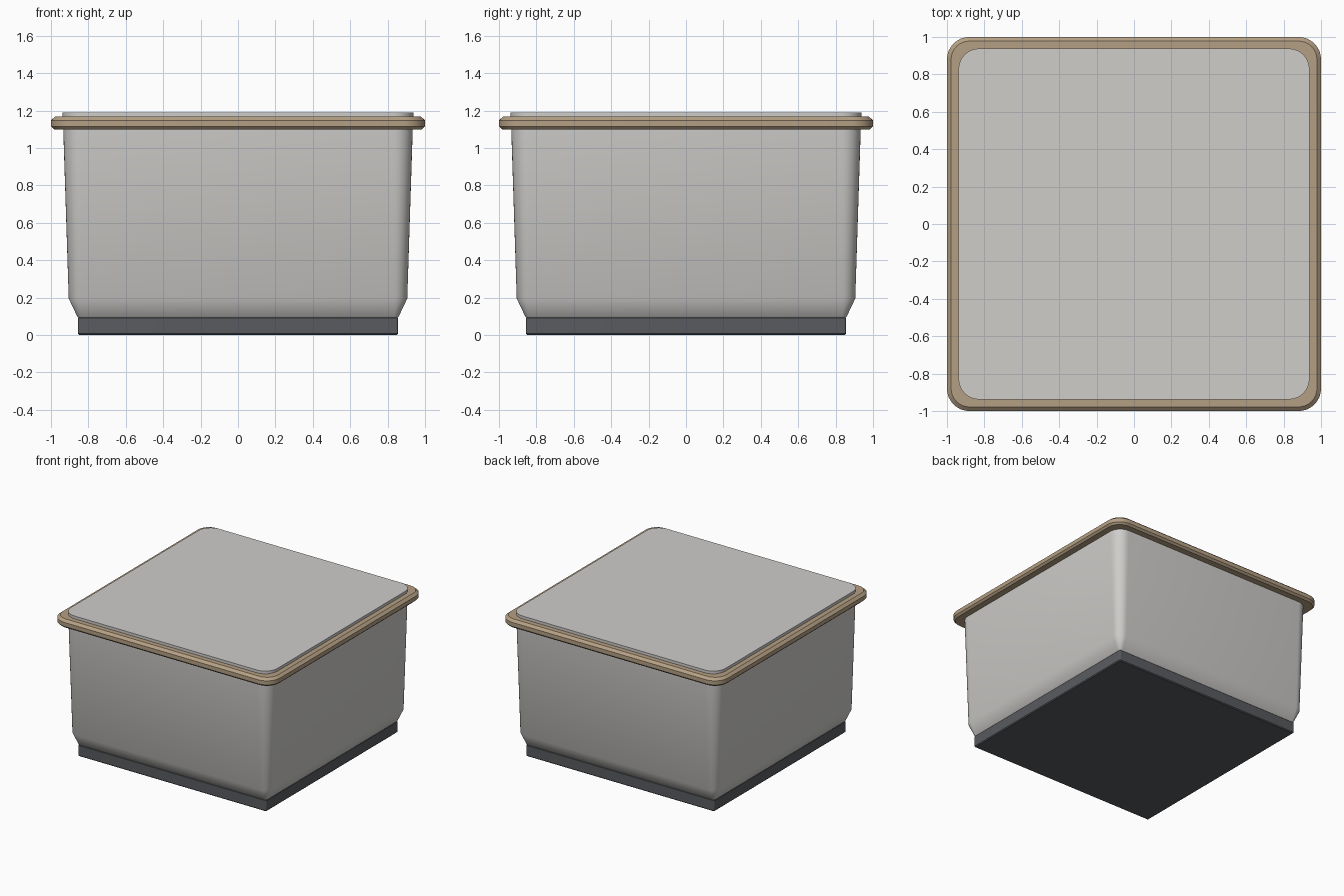
import bpy
import bmesh
from math import cos, sin, pi

if "Cube" in bpy.data.objects:
    bpy.data.objects.remove(bpy.data.objects["Cube"])


def material(name, color):
    m = bpy.data.materials.new(name)
    m.diffuse_color = (*color, 1)
    m.use_nodes = True
    m.node_tree.nodes["Principled BSDF"].inputs["Base Color"].default_value = m.diffuse_color
    return m


def rounded_square(half, radius, z, steps=8):
    pts = []
    for q, (sx, sy) in enumerate([(1, 1), (-1, 1), (-1, -1), (1, -1)]):
        for i in range(steps + 1):
            a = (q + i / steps) * pi / 2
            pts.append((sx * (half - radius) + radius * cos(a),
                        sy * (half - radius) + radius * sin(a), z))
    return pts


def loft(name, sections, mat=None, closed=False, angle=35):
    """Skin rounded squares given as (half width, corner radius, z)."""
    bm = bmesh.new()
    rings = [[bm.verts.new(p) for p in rounded_square(*s)] for s in sections]
    pairs = list(zip(rings, rings[1:]))
    if closed:
        pairs.append((rings[-1], rings[0]))
    else:
        bm.faces.new(rings[0][::-1])
        bm.faces.new(rings[-1])
    n = len(rings[0])
    for a, b in pairs:
        for i in range(n):
            j = (i + 1) % n
            bm.faces.new((a[i], a[j], b[j], b[i]))
    bmesh.ops.recalc_face_normals(bm, faces=bm.faces)
    mesh = bpy.data.meshes.new(name)
    bm.to_mesh(mesh)
    bm.free()
    ob = bpy.data.objects.new(name, mesh)
    bpy.context.collection.objects.link(ob)
    if mat:
        mesh.materials.append(mat)
    bpy.ops.object.select_all(action='DESELECT')
    ob.select_set(True)
    bpy.context.view_layer.objects.active = ob
    bpy.ops.object.shade_smooth_by_angle(angle=angle * pi / 180)
    return ob


dark = material("dark_grey", (0.10, 0.105, 0.115))
tan = material("tan", (0.46, 0.35, 0.23))
light = material("light_grey", (0.62, 0.61, 0.59))

# Plinth with slightly eased edges
loft("base", [(0.848, 0.006, 0), (0.855, 0.01, 0.007),
              (0.855, 0.01, 0.09), (0.848, 0.006, 0.097)], dark)

# Tapered tub with a chamfered foot
loft("body", [(0.85, 0.02, 0.09), (0.86, 0.025, 0.10), (0.905, 0.07, 0.195),
              (0.935, 0.10, 1.12)], light)

# Rim band around the top, chamfered on its outer edges
loft("rim", [(0.92, 0.09, 1.10), (0.985, 0.105, 1.10), (1.0, 0.12, 1.115),
             (1.0, 0.12, 1.148), (0.978, 0.098, 1.167), (0.92, 0.09, 1.167)],
     tan, closed=True, angle=25)

# Flat lid standing just above the rim
loft("lid", [(0.938, 0.11, 1.12), (0.938, 0.11, 1.19)], light)
